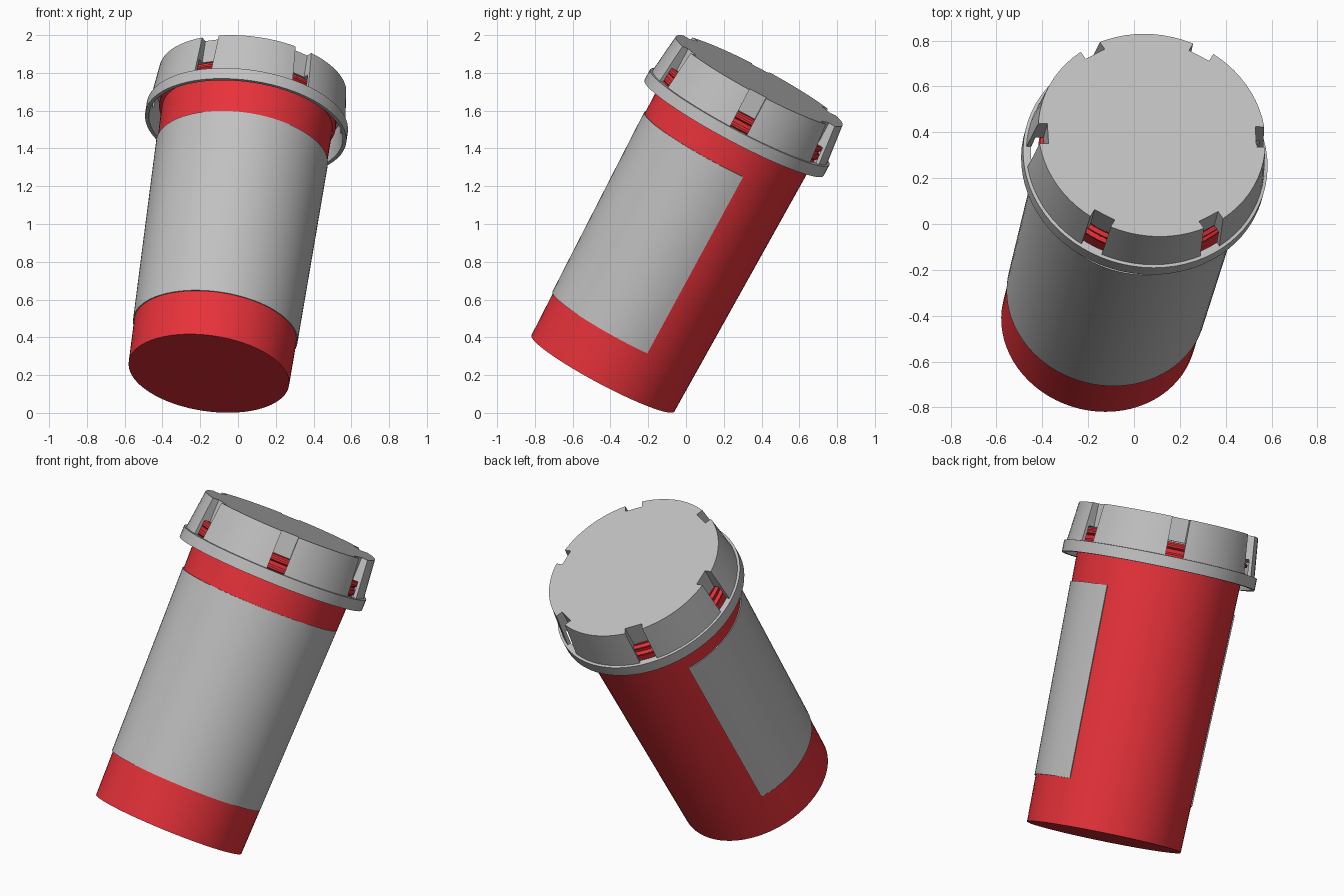
import bpy, bmesh, math
from mathutils import Matrix, Vector

if "Cube" in bpy.data.objects:
    bpy.data.objects.remove(bpy.data.objects["Cube"])

SEG = 72

# Tilted frame of the bottle: w runs along the axis, b to its back, u to its right
w = Vector((0.131, 0.467, 0.874)).normalized()
u = Vector((0, 1, 0)).cross(w).normalized()
b = w.cross(u)
POSE = Matrix((u, b, w)).transposed().to_4x4()
POSE.translation = (-0.154, -0.44, 0.209)


def material(name, rgb):
    m = bpy.data.materials.new(name)
    m.diffuse_color = (*rgb, 1)
    m.use_nodes = True
    m.node_tree.nodes["Principled BSDF"].inputs["Base Color"].default_value = m.diffuse_color
    return m


RED = material("red plastic", (0.80, 0.032, 0.042))
GREY = material("light grey", (0.53, 0.53, 0.53))


def make(name, bm, mat):
    bmesh.ops.remove_doubles(bm, verts=bm.verts, dist=1e-5)
    bmesh.ops.recalc_face_normals(bm, faces=bm.faces)
    me = bpy.data.meshes.new(name)
    bm.to_mesh(me)
    bm.free()
    me.materials.append(mat)
    me.shade_smooth()
    me.set_sharp_from_angle(angle=math.radians(30))
    ob = bpy.data.objects.new(name, me)
    ob.matrix_world = POSE
    bpy.context.collection.objects.link(ob)
    return ob


def lathe(profile, closed, a0=0.0, a1=360.0, seg=SEG):
    """Sweep (radius, height) points round the axis; part sweeps get end caps."""
    bm = bmesh.new()
    full = a1 - a0 >= 360
    rings = []
    for i in range(seg if full else seg + 1):
        a = math.radians(a0 + (a1 - a0) * i / seg)
        rings.append([bm.verts.new((r * math.cos(a), r * math.sin(a), z)) for r, z in profile])
    n = len(profile)
    for i in range(seg):
        p, q = rings[i], rings[(i + 1) % len(rings)]
        for j in range(n if closed else n - 1):
            k = (j + 1) % n
            if profile[j][0] == 0:
                bm.faces.new((p[j], q[k], p[k]))
            elif profile[k][0] == 0:
                bm.faces.new((p[j], q[j], p[k]))
            else:
                bm.faces.new((p[j], q[j], q[k], p[k]))
    if not full:
        bm.faces.new(rings[0])
        bm.faces.new(rings[-1])
    loose = [v for v in bm.verts if not v.link_faces]
    bmesh.ops.delete(bm, geom=loose, context='VERTS')
    return bm


def wall(z):
    return 0.429 + 0.018 * z


# Bottle: tapered hollow body with two thread ridges on the neck
body = [(0, 0), (wall(0), 0), (wall(1.5), 1.5)]
for z in (1.545, 1.595):
    body += [(0.456, z), (0.472, z + 0.01), (0.472, z + 0.02), (0.456, z + 0.03)]
body += [(0.456, 1.635), (0.43, 1.635), (0.41, 0.03), (0, 0.03)]
make("bottle", lathe(body, False), RED)

# Label: thin plate wrapped round the front
z0, z1, t = 0.26, 1.335, 0.006
label = [(wall(z0) - 0.003, z0), (wall(z0) + t, z0), (wall(z1) + t, z1), (wall(z1) - 0.003, z1)]
make("label", lathe(label, True, 138, 377, 56), GREY)

# Cap: hollow shell with a flange round its lower edge
cap_profile = [(0, 1.771), (0.5, 1.771), (0.524, 1.553), (0.538, 1.551), (0.538, 1.487),
               (0.518, 1.487), (0.502, 1.56), (0.496, 1.64), (0.44, 1.64), (0.435, 1.735), (0, 1.735)]
cap = make("cap", lathe(cap_profile, False), GREY)

# Six grip notches, cut through the wall below and recessed above
bm = bmesh.new()
for i in range(6):
    m = (Matrix.Rotation(math.radians(60 * i - 1), 4, 'Z')
         @ Matrix.Translation((0.558, 0, 1.703))
         @ Matrix.Diagonal((0.2, 0.1, 0.3, 1)))
    bmesh.ops.create_cube(bm, size=1, matrix=m)
cutter = make("notch_cutter", bm, GREY)
cutter.hide_render = True

mod = cap.modifiers.new("notches", 'BOOLEAN')
mod.operation = 'DIFFERENCE'
mod.solver = 'EXACT'
mod.object = cutter
bpy.context.view_layer.update()
result = bpy.data.meshes.new_from_object(cap.evaluated_get(bpy.context.evaluated_depsgraph_get()))
cap.modifiers.clear()
cap.data = result
result.shade_smooth()
result.set_sharp_from_angle(angle=math.radians(30))
bpy.data.objects.remove(cutter)
